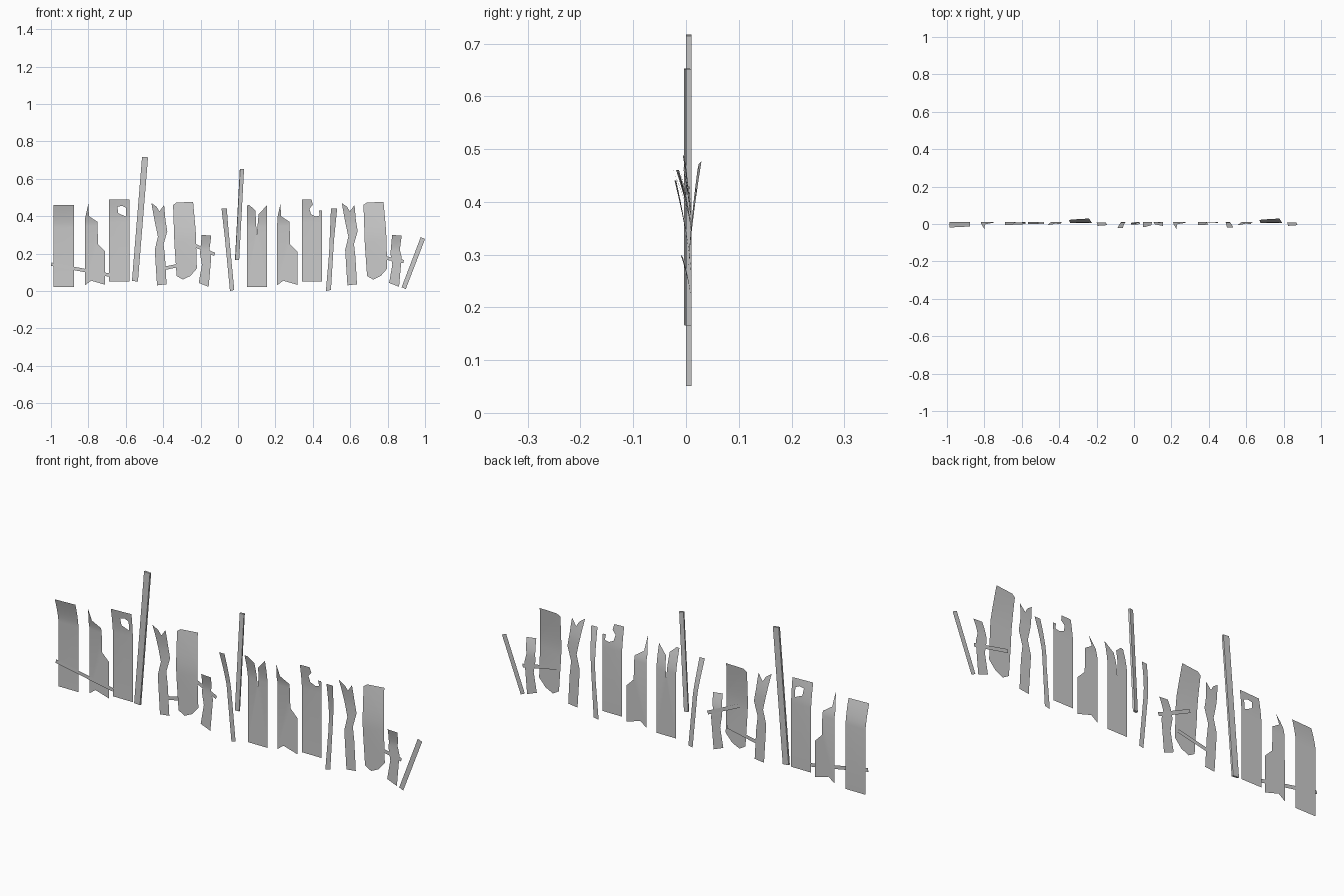
import bpy, bmesh
from mathutils import Vector
from mathutils.geometry import tessellate_polygon

if "Cube" in bpy.data.objects:
    bpy.data.objects.remove(bpy.data.objects["Cube"])

grey = bpy.data.materials.new("weathered_grey")
grey.use_nodes = True
colour = (0.6, 0.6, 0.6, 1)
grey.diffuse_color = colour
grey.node_tree.nodes["Principled BSDF"].inputs["Base Color"].default_value = colour


def finish(name, bm):
    mesh = bpy.data.meshes.new(name)
    bm.to_mesh(mesh)
    bm.free()
    mesh.materials.append(grey)
    obj = bpy.data.objects.new(name, mesh)
    bpy.context.collection.objects.link(obj)
    return obj


def plank(name, outline, lean=0.0, shift=0.0, base=0.01, bend=0.12, hole=None):
    """Thin sheet cut to an outline, its top curling by lean along y with a slight twist."""
    loops = [[Vector((x + shift, 0, z)) for x, z in loop] for loop in (outline, hole) if loop]
    points = [p for loop in loops for p in loop]
    bm = bmesh.new()
    verts = [bm.verts.new(p) for p in points]
    for tri in tessellate_polygon([[(p.x, p.z, 0) for p in loop] for loop in loops]):
        bm.faces.new([verts[i] for i in tri])
    top = max(p.z for p in points)
    middle = sum(p.x for p in points) / len(points)
    if lean:
        steps = 5
        for i in range(steps):
            bmesh.ops.bisect_plane(bm, geom=bm.verts[:] + bm.edges[:] + bm.faces[:],
                                   plane_co=(0, 0, top - bend * (1 - i / steps)),
                                   plane_no=(0, 0, 1), dist=1e-5)
    for v in bm.verts:
        v.co.y = base
        if lean:
            t = max(0, (v.co.z - top + bend) / bend)
            v.co.y += lean * t ** 1.4 + 0.05 * t * (v.co.x - middle)
    bm.normal_update()
    for f in bm.faces:
        if f.normal.y > 0:
            f.normal_flip()
        f.smooth = True
    return finish(name, bm)


def rail(name, start, end, y):
    """Flat thin cross rail."""
    a, b = Vector(start), Vector(end)
    side = (b - a).orthogonal().normalized() * 0.009
    plank(name, [a + side, b + side, b - side, a - side], base=y)


def post(name, start, end, width, depth, y, twist=0.0):
    """Square-cut post between two points in the x-z plane."""
    a, b = Vector((start[0], y, start[1])), Vector((end[0], y, end[1]))
    bm = bmesh.new()
    bmesh.ops.create_cube(bm, size=1)
    for v in bm.verts:
        v.co = Vector((v.co.x * width, v.co.y * depth, v.co.z * (b - a).length))
    obj = finish(name, bm)
    obj.location = (a + b) / 2
    # Twist about the post's own axis, then align it
    obj.rotation_mode = "QUATERNION"
    spin = Vector((0, 0, 1)).rotation_difference((b - a).normalized())
    obj.rotation_quaternion = spin @ Vector((1, 0, 0)).rotation_difference(
        Vector((1, twist, 0)).normalized())


# Outlines, each read clockwise from the top left
split = [(-.817, .39), (-.80, .467), (-.797, .40), (-.752, .37), (-.748, .25), (-.71, .212),
         (-.71, .033), (-.785, .055), (-.819, .03)]
wavy = [(-.463, .47), (-.435, .45), (-.42, .425), (-.395, .46), (-.388, .38), (-.378, .32),
        (-.398, .25), (-.39, .18), (-.382, .036), (-.433, .03), (-.445, .22), (-.428, .29),
        (-.445, .37)]
rounded = [(-.347, .46), (-.33, .472), (-.24, .477), (-.226, .32), (-.22, .12), (-.255, .08),
           (-.295, .061), (-.328, .08), (-.34, .25)]
short = [(-.194, .30), (-.143, .295), (-.153, .22), (-.143, .18), (-.157, .022),
         (-.21, .043), (-.193, .14), (-.203, .20)]

# Planks repeated in both halves of the fence
for side, shift in (("right", 0), ("left", 1.018)):
    plank(side + "_split_plank", split, -.036, shift + (.009 if shift else 0))
    plank(side + "_wavy_plank", wavy, -.014, shift)
    plank(side + "_rounded_plank", rounded, .022, shift, base=.005, bend=.2)
    plank(side + "_short_plank", short, -.018, shift, base=.009, bend=.08)

# Single planks
plank("end_plank", [(-.987, .46), (-.878, .46), (-.878, .02), (-.987, .02)], -.026)
plank("holed_plank", [(-.69, .488), (-.581, .488), (-.581, .05), (-.69, .05)], -.013,
      hole=[(-.645, .45), (-.62, .455), (-.60, .445), (-.60, .398), (-.64, .415)])
plank("notched_plank", [(.342, .488), (.393, .488), (.40, .46), (.382, .44), (.39, .41),
                        (.415, .398), (.437, .403), (.433, .43), (.45, .43),
                        (.45, .05), (.342, .05)], -.013)
plank("cleft_plank", [(.047, .457), (.06, .46), (.093, .43), (.10, .30), (.11, .41),
                      (.154, .457), (.154, .021), (.047, .021)], -.024)
plank("right_narrow_plank", [(-.088, .44), (-.06, .44), (-.053, .35), (-.02, .005),
                             (-.043, 0), (-.07, .28)], -.03, bend=.18)
plank("left_narrow_plank", [(.497, .44), (.53, .44), (.513, .27), (.497, .005),
                            (.47, 0), (.487, .2)], -.03, bend=.18)
plank("leaning_plank", [(.977, .288), (1.0, .278), (.897, .01), (.875, .02)], base=.007)

# Tall posts
post("right_post", (-.551, .052), (-.497, .716), .032, .010, .005)
post("middle_post", (-.005, .166), (.021, .652), .021, .010, .003, twist=.2)

# Cross rails
rail("end_rail", (-.998, .143), (-.688, .085), .005)
rail("lower_rail", (-.388, .122), (-.233, .155), .01)
rail("upper_rail", (-.298, .275), (-.125, .195), .01)
rail("left_rail", (.70, .195), (.885, .157), .01)
